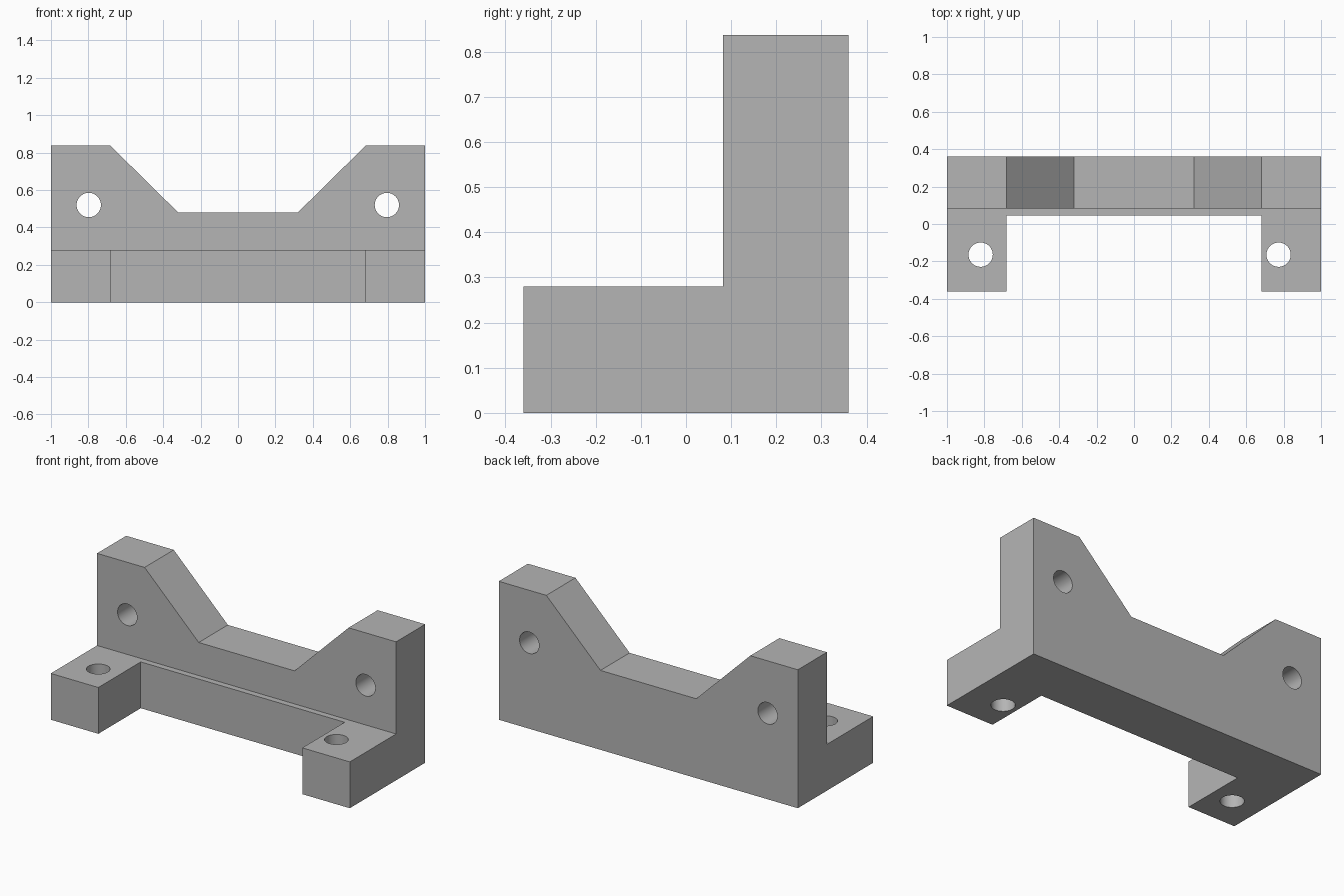
import bpy
import bmesh
from mathutils import Vector

cube = bpy.data.objects.get("Cube")
if cube:
    bpy.data.objects.remove(cube, do_unlink=True)

# Main dimensions
HALF_W, HALF_D, HEIGHT = 1.0, 0.36, 0.837
FOOT_H, WALL_FRONT, RAIL_FRONT = 0.28, 0.082, 0.045
FOOT_INNER, DIP_HALF, DIP_Z = 0.682, 0.32, 0.48
HOLE_R = 0.065

grey = bpy.data.materials.new("Plain grey")
grey.use_nodes = True
colour = (0.46, 0.46, 0.46, 1)
grey.diffuse_color = colour
grey.node_tree.nodes["Principled BSDF"].inputs["Base Color"].default_value = colour


def prism(name, points, direction):
    """Extrude a closed outline of 3D points along a vector."""
    bm = bmesh.new()
    face = bm.faces.new([bm.verts.new(p) for p in points])
    grown = bmesh.ops.extrude_face_region(bm, geom=[face], use_keep_orig=True)
    verts = [g for g in grown["geom"] if isinstance(g, bmesh.types.BMVert)]
    bmesh.ops.translate(bm, verts=verts, vec=Vector(direction))
    bmesh.ops.recalc_face_normals(bm, faces=bm.faces)
    mesh = bpy.data.meshes.new(name)
    bm.to_mesh(mesh)
    bm.free()
    mesh.materials.append(grey)
    obj = bpy.data.objects.new(name, mesh)
    bpy.context.collection.objects.link(obj)
    return obj


def drill(centre, turn=(0, 0, 0)):
    bpy.ops.mesh.primitive_cylinder_add(vertices=48, radius=HOLE_R, depth=1.0,
                                        location=centre, rotation=turn)
    obj = bpy.context.object
    obj.data.materials.append(grey)
    return obj


# L-shaped bracket body, extruded across the width
side = [(-HALF_D, 0), (HALF_D, 0), (HALF_D, HEIGHT), (WALL_FRONT, HEIGHT),
        (WALL_FRONT, FOOT_H), (-HALF_D, FOOT_H)]
bracket = prism("bracket", [(-HALF_W, y, z) for y, z in side], (2 * HALF_W, 0, 0))

# Sloped dip in the upright wall; its sides carry on above the top edge
slope = (FOOT_INNER - DIP_HALF) / (HEIGHT - DIP_Z)
over = 0.1
top_x = FOOT_INNER + slope * over
dip = [(-DIP_HALF, DIP_Z), (DIP_HALF, DIP_Z),
       (top_x, HEIGHT + over), (-top_x, HEIGHT + over)]
cutters = [prism("dip_cutter", [(x, -1, z) for x, z in dip], (0, 2, 0))]

# Gap between the two feet
gap = [(-FOOT_INNER, -1), (FOOT_INNER, -1),
       (FOOT_INNER, RAIL_FRONT), (-FOOT_INNER, RAIL_FRONT)]
cutters.append(prism("gap_cutter", [(x, y, -0.1) for x, y in gap], (0, 0, 0.5)))

# Wall holes and foot holes
quarter_turn = (1.570796, 0, 0)
for x in (-0.798, 0.796):
    cutters.append(drill((x, 0.25, 0.52), quarter_turn))
for x in (-0.82, 0.773):
    cutters.append(drill((x, -0.164, 0.1)))

# Cut everything away, then discard the cutters
bpy.ops.object.select_all(action="DESELECT")
bpy.context.view_layer.objects.active = bracket
bracket.select_set(True)
for cutter in cutters:
    mod = bracket.modifiers.new("cut", "BOOLEAN")
    mod.operation = "DIFFERENCE"
    mod.solver = "EXACT"
    mod.object = cutter
    bpy.ops.object.modifier_apply(modifier=mod.name)
    bpy.data.objects.remove(cutter, do_unlink=True)

bpy.ops.object.shade_smooth_by_angle(angle=0.5)
